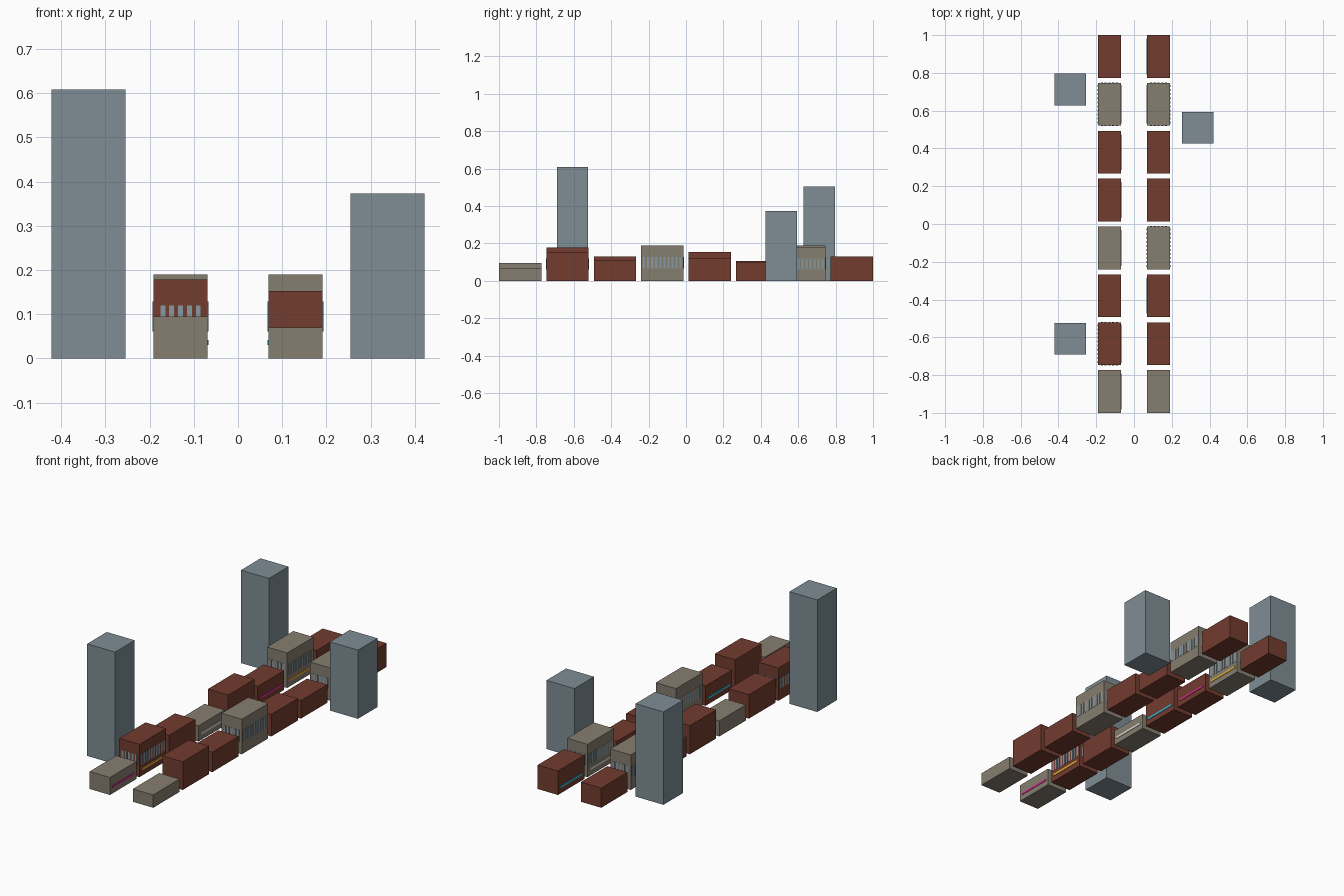
import bpy, bmesh
from mathutils import Vector

if "Cube" in bpy.data.objects:
    bpy.data.objects.remove(bpy.data.objects["Cube"])


def material(name, rgb):
    m = bpy.data.materials.new(name)
    m.diffuse_color = (*rgb, 1)
    m.use_nodes = True
    m.node_tree.nodes["Principled BSDF"].inputs["Base Color"].default_value = m.diffuse_color
    return m


BRICK = material("brick", (0.17, 0.045, 0.028))
STONE = material("stone", (0.24, 0.21, 0.16))
GLASS = material("blue_grey", (0.21, 0.27, 0.30))
PANE = material("window_pane", (0.25, 0.32, 0.36))
NEON = {
    "magenta": material("magenta_sign", (0.60, 0.03, 0.25)),
    "amber": material("amber_sign", (0.75, 0.40, 0.04)),
    "cyan": material("cyan_sign", (0.04, 0.45, 0.60)),
    "white": material("white_sign", (0.70, 0.68, 0.60)),
}


def boxes(name, items, mat):
    """One object from a list of (centre, size) boxes."""
    bm = bmesh.new()
    for centre, size in items:
        verts = bmesh.ops.create_cube(bm, size=1)["verts"]
        bmesh.ops.scale(bm, vec=Vector(size), verts=verts)
        bmesh.ops.translate(bm, vec=Vector(centre), verts=verts)
    mesh = bpy.data.meshes.new(name)
    bm.to_mesh(mesh)
    bm.free()
    mesh.materials.append(mat)
    obj = bpy.data.objects.new(name, mesh)
    bpy.context.collection.objects.link(obj)
    return obj


WIDTH, LENGTH, STREET_X, PITCH = 0.122, 0.226, 0.13, 0.2529
PANE_W, PANE_D = 0.011, 0.004


def windows(name, x, y, h):
    """Row of tall panes on all four sides."""
    z, tall = 0.51 * h, 0.33 * h
    items = []
    for s in (-1, 1):
        for i in range(5):
            items.append(((x + (i - 2) * 0.02, y + s * LENGTH / 2, z),
                          (PANE_W, PANE_D, tall)))
        for i in range(10):
            items.append(((x + s * WIDTH / 2, y + (i - 4.5) * 0.0215, z),
                          (PANE_D, PANE_W, tall)))
    boxes(name, items, PANE)


# Heights and sign colours of the two street rows, front to back
ROWS = {
    "left": (-1, [0.095, 0.178, 0.13, 0.085, 0.155, 0.105, 0.19, 0.107],
             ["magenta", "amber", None, "white", "cyan", "magenta", "amber", None]),
    "right": (1, [0.07, 0.153, 0.108, 0.19, 0.12, 0.098, 0.178, 0.13],
              [None, None, "cyan", None, None, None, "white", "cyan"]),
}

for side, (s, heights, signs) in ROWS.items():
    for i, (h, sign) in enumerate(zip(heights, signs)):
        x, y = s * STREET_X, (i - 3.5) * PITCH - 0.0 + (0.0017 * (i - 3.5) / 3.5)
        # Shop block
        boxes(f"{side}_shop_{i + 1}", [((x, y, h / 2), (WIDTH, LENGTH, h))],
              STONE if i % 3 == 0 else BRICK)
        # Upper windows on the tallest shops
        if h > 0.16:
            windows(f"{side}_shop_windows_{i + 1}", x, y, h)
        # Sign strip facing the street
        if sign:
            boxes(f"{side}_shop_sign_{i + 1}",
                  [((x - s * WIDTH / 2, y, 0.036), (0.005, 0.19, 0.012))], NEON[sign])

# Towers behind the street
for i, (x, y, h) in enumerate([(-0.338, -0.607, 0.608), (-0.338, 0.712, 0.504),
                               (0.338, 0.51, 0.373)]):
    boxes(f"tower_{i + 1}", [((x, y, h / 2), (0.168, 0.168, h))], GLASS)
